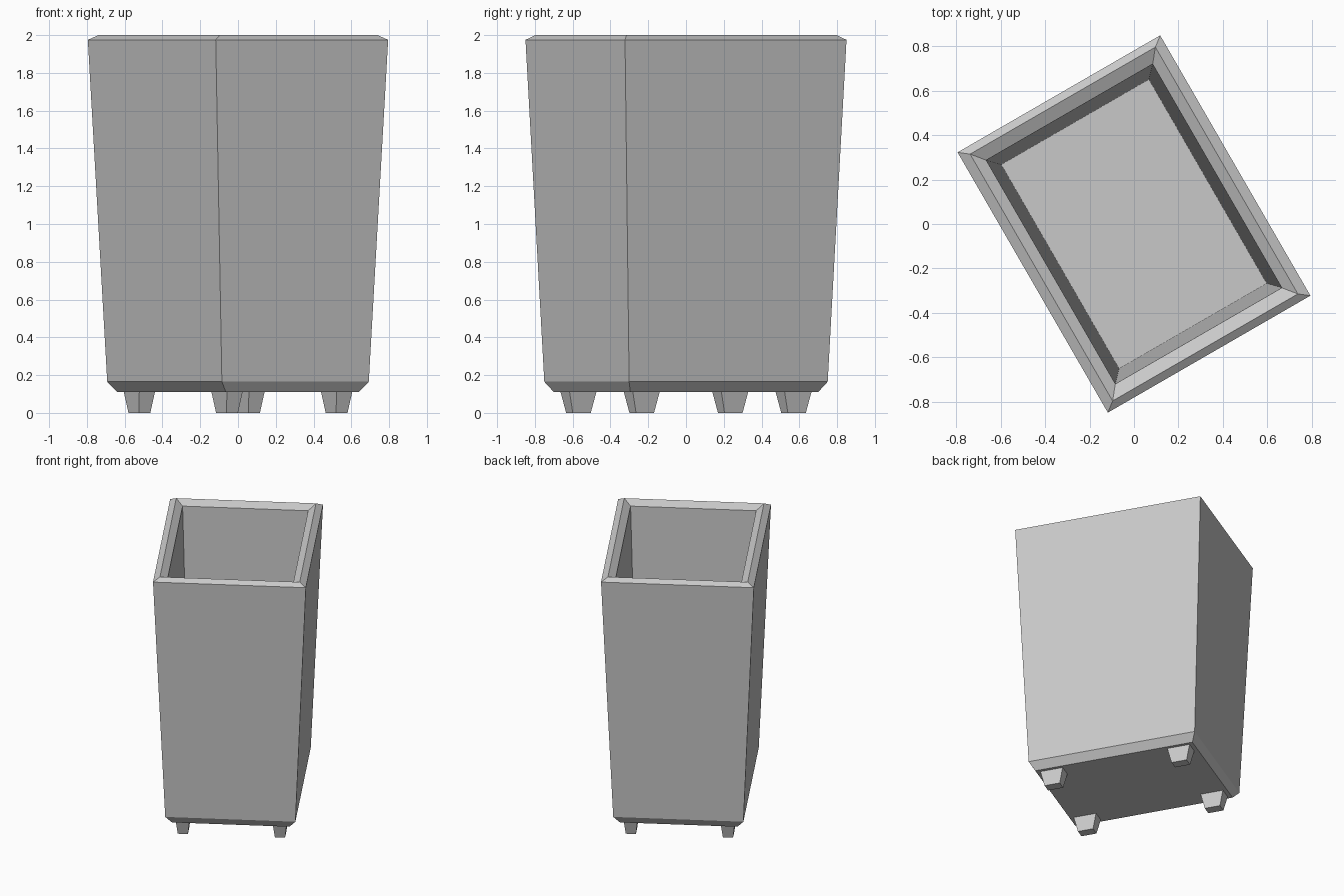
import bpy
import bmesh
import math
from mathutils import Matrix, Vector

cube = bpy.data.objects.get("Cube")
if cube:
    bpy.data.objects.remove(cube, do_unlink=True)

# Single painted grey finish
GREY = (0.58, 0.58, 0.58, 1.0)
grey = bpy.data.materials.new("plain_grey")
grey.use_nodes = True
grey.diffuse_color = GREY
grey.node_tree.nodes["Principled BSDF"].inputs["Base Color"].default_value = GREY

TURN = Matrix.Rotation(math.radians(30), 4, "Z")


def stacked_rectangles(name, rings, centre=(0, 0)):
    """Skin a closed solid through rectangles of (half width, half depth, z)."""
    bm = bmesh.new()
    offset = Vector((centre[0], centre[1], 0))
    loops = []
    for a, b, z in rings:
        corners = [(-a, -b), (a, -b), (a, b), (-a, b)]
        loops.append([bm.verts.new(TURN @ (Vector((x, y, z)) + offset)) for x, y in corners])
    for low, high in zip(loops, loops[1:]):
        for i in range(4):
            j = (i + 1) % 4
            bm.faces.new((low[i], low[j], high[j], high[i]))
    bm.faces.new(loops[0][::-1])
    bm.faces.new(loops[-1])
    bmesh.ops.recalc_face_normals(bm, faces=bm.faces)
    mesh = bpy.data.meshes.new(name)
    bm.to_mesh(mesh)
    bm.free()
    mesh.materials.append(grey)
    obj = bpy.data.objects.new(name, mesh)
    bpy.context.collection.objects.link(obj)
    return obj


# Hollow tapered bin: base, outer wall, bevelled rim, inner wall, floor
stacked_rectangles("bin_body", [
    (0.405, 0.574, 0.11),
    (0.449, 0.607, 0.165),
    (0.527, 0.677, 1.975),
    (0.482, 0.642, 2.0),
    (0.433, 0.582, 1.97),
    (0.384, 0.531, 0.17),
])

# Four tapered feet
for side, sx in (("left", 1), ("right", -1)):
    for end, sy in (("front", -1), ("back", 1)):
        stacked_rectangles(f"{end}_{side}_foot", [
            (0.035, 0.055, 0.0),
            (0.048, 0.082, 0.111),
        ], centre=(sx * 0.335, sy * 0.464))
